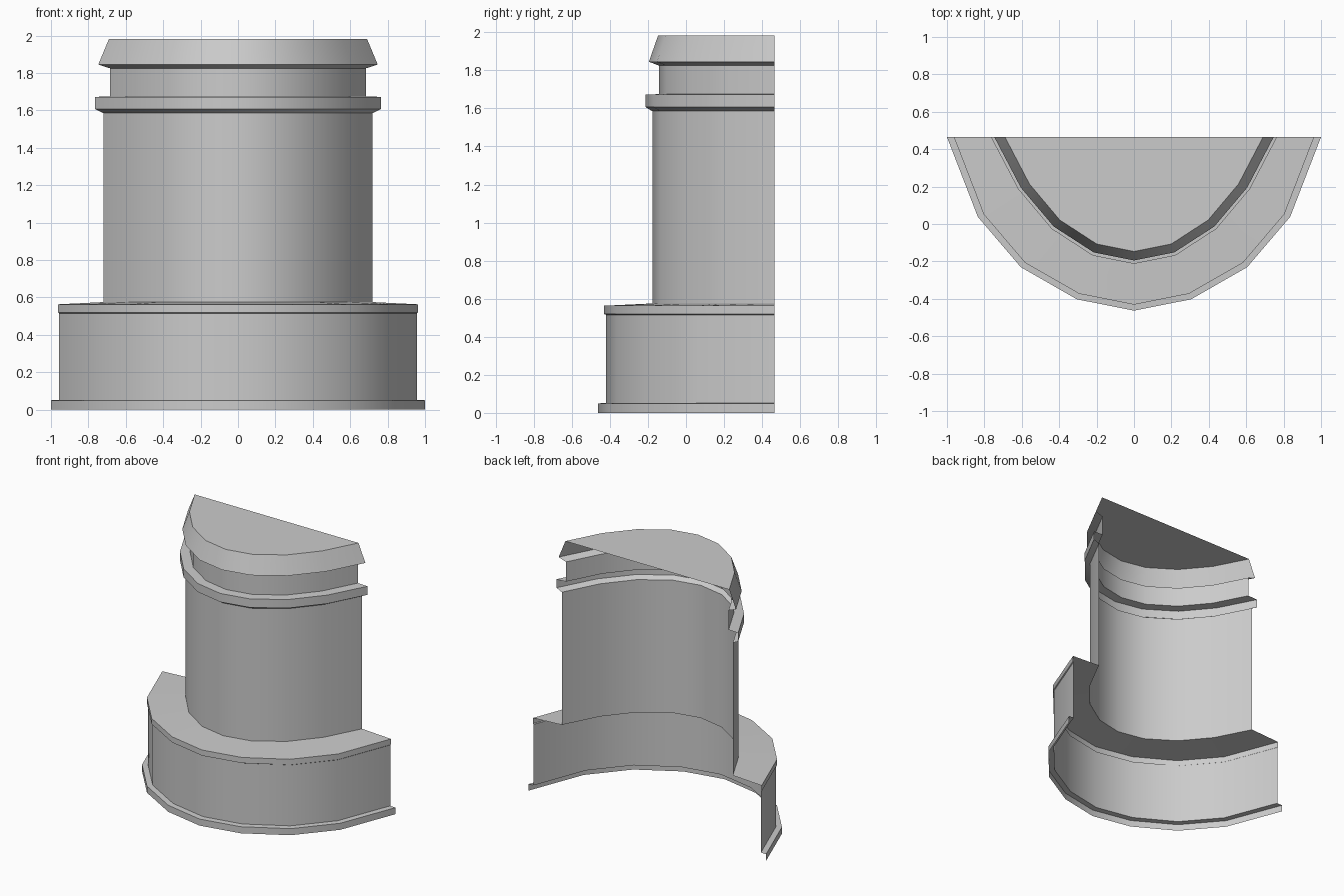
import bpy, bmesh, math

if "Cube" in bpy.data.objects:
    bpy.data.objects.remove(bpy.data.objects["Cube"])

BACK = 0.465  # y of the open cut plane

stone = bpy.data.materials.new("light_grey")
stone.use_nodes = True
COLOUR = (0.6, 0.6, 0.6, 1)
stone.diffuse_color = COLOUR
stone.node_tree.nodes["Principled BSDF"].inputs["Base Color"].default_value = COLOUR

# Half plans as fractions of half-width and depth, from the cut to the front
BASE_PLAN = [(1, 0), (0.835, 0.46), (0.605, 0.75), (0.305, 0.935), (0, 1)]
DRUM_PLAN = [(1, 0), (0.81, 0.41), (0.575, 0.725), (0.288, 0.935), (0, 1)]


def ring(bm, plan, width, depth, z):
    """Mirrored arc of vertices running from left to right."""
    full = plan + [(-x, d) for x, d in reversed(plan[:-1])]
    return [bm.verts.new((x * width, BACK - d * depth, z)) for x, d in full]


def shell(name, rows, capped=False):
    """Skin an open half shell through (plan, width, depth, height) rows."""
    bm = bmesh.new()
    rings = [ring(bm, *row) for row in rows]
    for low, high in zip(rings, rings[1:]):
        for i in range(len(low) - 1):
            bm.faces.new((low[i + 1], low[i], high[i], high[i + 1]))
    if capped:
        bm.faces.new(list(reversed(rings[-1])))
    mesh = bpy.data.meshes.new(name)
    bm.to_mesh(mesh)
    bm.free()
    mesh.materials.append(stone)
    obj = bpy.data.objects.new(name, mesh)
    bpy.context.collection.objects.link(obj)
    bpy.ops.object.select_all(action="DESELECT")
    obj.select_set(True)
    bpy.context.view_layer.objects.active = obj
    bpy.ops.object.shade_smooth_by_angle(angle=math.radians(35))
    return obj


# Foot flange, wall, rim band and sloping shelf
shell("base", [
    (BASE_PLAN, 1.0, 0.928, 0.0),
    (BASE_PLAN, 1.0, 0.928, 0.05),
    (BASE_PLAN, 0.957, 0.885, 0.052),
    (BASE_PLAN, 0.957, 0.885, 0.515),
    (BASE_PLAN, 0.963, 0.896, 0.52),
    (BASE_PLAN, 0.963, 0.896, 0.563),
    (DRUM_PLAN, 0.72, 0.642, 0.575),
])

# Tall wall of the drum
shell("drum", [
    (DRUM_PLAN, 0.72, 0.642, 0.575),
    (DRUM_PLAN, 0.72, 0.642, 1.585),
])

# Projecting collar
shell("collar", [
    (DRUM_PLAN, 0.72, 0.642, 1.585),
    (DRUM_PLAN, 0.765, 0.678, 1.607),
    (DRUM_PLAN, 0.765, 0.678, 1.672),
    (DRUM_PLAN, 0.685, 0.608, 1.675),
])

# Recessed neck
shell("neck", [
    (DRUM_PLAN, 0.685, 0.608, 1.675),
    (DRUM_PLAN, 0.685, 0.608, 1.825),
])

# Tapered cap with a flat lid
shell("cap", [
    (DRUM_PLAN, 0.685, 0.608, 1.825),
    (DRUM_PLAN, 0.747, 0.66, 1.845),
    (DRUM_PLAN, 0.69, 0.612, 1.982),
], capped=True)
